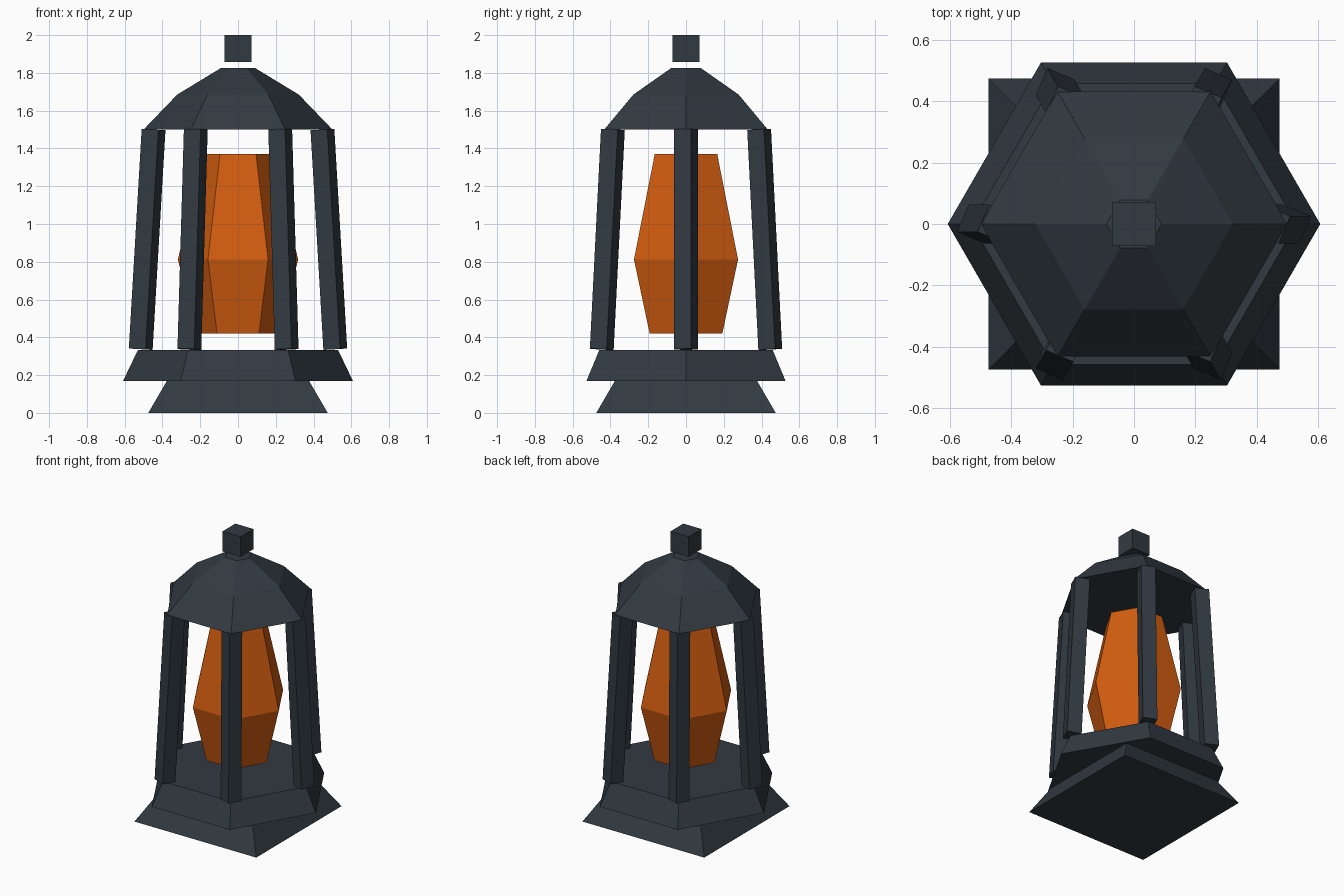
import bpy, bmesh, math
from mathutils import Vector, Matrix

if "Cube" in bpy.data.objects:
    bpy.data.objects.remove(bpy.data.objects["Cube"])


def make_mat(name, rgb):
    m = bpy.data.materials.new(name)
    m.diffuse_color = (*rgb, 1.0)
    m.use_nodes = True
    m.node_tree.nodes["Principled BSDF"].inputs["Base Color"].default_value = m.diffuse_color
    return m


IRON = make_mat("dark slate iron", (0.031, 0.042, 0.053))
GLOW = make_mat("orange glow", (0.64, 0.108, 0.005))


def lathe(name, sides, rings, mat, start=0.0, matrix=None):
    """Closed low-poly solid from (radius, z) rings."""
    bm = bmesh.new()
    loops = []
    for r, z in rings:
        loops.append([bm.verts.new((r * math.cos(start + math.tau * i / sides),
                                    r * math.sin(start + math.tau * i / sides), z))
                      for i in range(sides)])
    for a, b in zip(loops, loops[1:]):
        for i in range(sides):
            j = (i + 1) % sides
            bm.faces.new((a[i], a[j], b[j], b[i]))
    bm.faces.new(loops[0][::-1])
    bm.faces.new(loops[-1])
    if matrix is not None:
        bm.transform(matrix)
    bmesh.ops.recalc_face_normals(bm, faces=bm.faces)
    me = bpy.data.meshes.new(name)
    bm.to_mesh(me)
    bm.free()
    me.materials.append(mat)
    ob = bpy.data.objects.new(name, me)
    bpy.context.collection.objects.link(ob)
    return ob


Q = math.pi / 4
D = math.sqrt(2)

# Square foot and hexagonal platform
lathe("square_foot", 4, [(0.475 * D, 0), (0.373 * D, 0.175)], IRON, Q)
lathe("hex_platform", 6, [(0.608, 0.17), (0.53, 0.333)], IRON)

# Floating lamp core
lathe("lamp_core", 6, [(0.222, 0.42), (0.318, 0.812), (0.191, 1.37)], GLOW)

# Domed roof and floating cube on top
lathe("roof", 6, [(0.5, 1.5), (0.322, 1.685), (0.09, 1.826)], IRON)
lathe("top_cube", 4, [(0.071 * D, 1.858), (0.071 * D, 2.0)], IRON, Q)

# Six leaning posts, all with the same square section direction
for k in range(6):
    a = math.tau * k / 6
    out = Vector((math.cos(a), math.sin(a), 0))
    lo = out * 0.515 + Vector((0, 0, 0.337))
    hi = out * 0.447 + Vector((0, 0, 1.5))
    d = hi - lo
    rot = Vector((0, 0, 1)).rotation_difference(d).to_matrix().to_4x4()
    lathe(f"post_{k + 1}", 4, [(0.068, 0), (0.068, d.length)], IRON,
          math.radians(22), Matrix.Translation(lo) @ rot)
